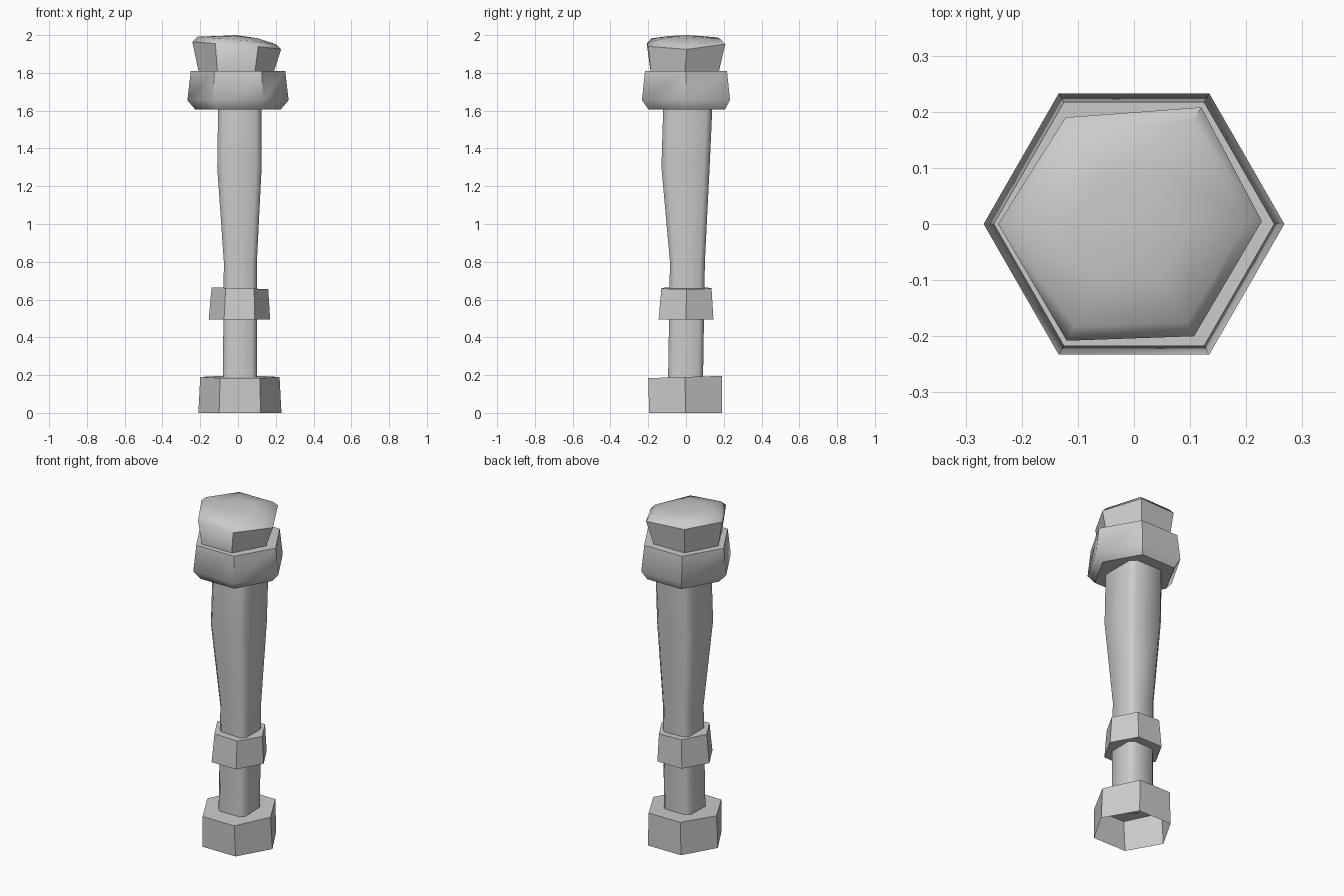
import bpy, bmesh
from math import radians, sin, cos, pi

if "Cube" in bpy.data.objects:
    bpy.data.objects.remove(bpy.data.objects["Cube"])


def hexagon(x0, x1, y0, y1, z, tilt_x=0.0, tilt_y=0.0):
    """Six-sided ring filling the given x/y range, with optional slope."""
    cx, cy = (x0 + x1) / 2, (y0 + y1) / 2
    rx, ry = (x1 - x0) / 2, (y1 - y0) / 2 / sin(pi / 3)
    ring = []
    for i in range(6):
        dx, dy = rx * cos(i * pi / 3), ry * sin(i * pi / 3)
        ring.append((cx + dx, cy + dy, z + tilt_x * dx + tilt_y * dy))
    return ring


def chamfered_box(x0, x1, y0, y1, z, c):
    """Square ring with cut corners."""
    return [(x0 + c, y0, z), (x1 - c, y0, z), (x1, y0 + c, z), (x1, y1 - c, z),
            (x1 - c, y1, z), (x0 + c, y1, z), (x0, y1 - c, z), (x0, y0 + c, z)]


def loft(name, rings, bottom=True, top=True, apex=None):
    """Skin between rings, capped flat or fanned to an apex point."""
    bm = bmesh.new()
    loops = [[bm.verts.new(p) for p in ring] for ring in rings]
    n = len(loops[0])
    for a, b in zip(loops, loops[1:]):
        for i in range(n):
            j = (i + 1) % n
            bm.faces.new((a[i], a[j], b[j], b[i]))
    if bottom:
        bm.faces.new(loops[0][::-1])
    if apex:
        tip = bm.verts.new(apex)
        for i in range(n):
            bm.faces.new((loops[-1][i], loops[-1][(i + 1) % n], tip))
    elif top:
        bm.faces.new(loops[-1])
    mesh = bpy.data.meshes.new(name)
    bm.to_mesh(mesh)
    bm.free()
    obj = bpy.data.objects.new(name, mesh)
    bpy.context.collection.objects.link(obj)
    bpy.context.view_layer.objects.active = obj
    bpy.ops.object.select_all(action='DESELECT')
    obj.select_set(True)
    bpy.ops.object.shade_smooth_by_angle(angle=radians(50))
    return obj


# Foot cap, open underneath
loft("foot_cap", [
    hexagon(-0.21, 0.23, -0.195, 0.19, 0.0),
    hexagon(-0.20, 0.22, -0.20, 0.19, 0.19, 0.0, 0.03),
], bottom=False)

# Grip shaft, swelling toward the top
loft("shaft", [
    chamfered_box(-0.08, 0.10, -0.095, 0.09, 0.17, 0.025),
    chamfered_box(-0.075, 0.10, -0.085, 0.10, 0.80, 0.025),
    chamfered_box(-0.11, 0.125, -0.13, 0.125, 1.30, 0.03),
    chamfered_box(-0.105, 0.125, -0.12, 0.14, 1.63, 0.03),
])

# Middle ring
loft("middle_ring", [
    hexagon(-0.155, 0.17, -0.145, 0.145, 0.495),
    hexagon(-0.14, 0.16, -0.13, 0.135, 0.66, -0.03, 0.0),
])

# Upper collar with a rounded-under lower edge
loft("collar", [
    hexagon(-0.225, 0.225, -0.197, 0.205, 1.605),
    hexagon(-0.268, 0.268, -0.233, 0.233, 1.655),
    hexagon(-0.25, 0.25, -0.217, 0.217, 1.81),
])

# Flared pommel with a lopsided rim and domed top
rim = [(0.228, 0.005, 1.925), (0.12, 0.208, 1.952), (-0.122, 0.19, 1.96),
       (-0.242, 0.0, 1.965), (-0.12, -0.208, 1.955), (0.107, -0.2, 1.94)]
shoulder = [(x * 0.88, y * 0.88, z + 0.027) for x, y, z in rim]
crown = [(x * 0.45, y * 0.45, 1.995 - 0.05 * max(x, 0)) for x, y, z in rim]
loft("pommel", [hexagon(-0.205, 0.185, -0.185, 0.17, 1.79), rim, shoulder, crown],
     apex=(-0.01, 0, 2.0))
